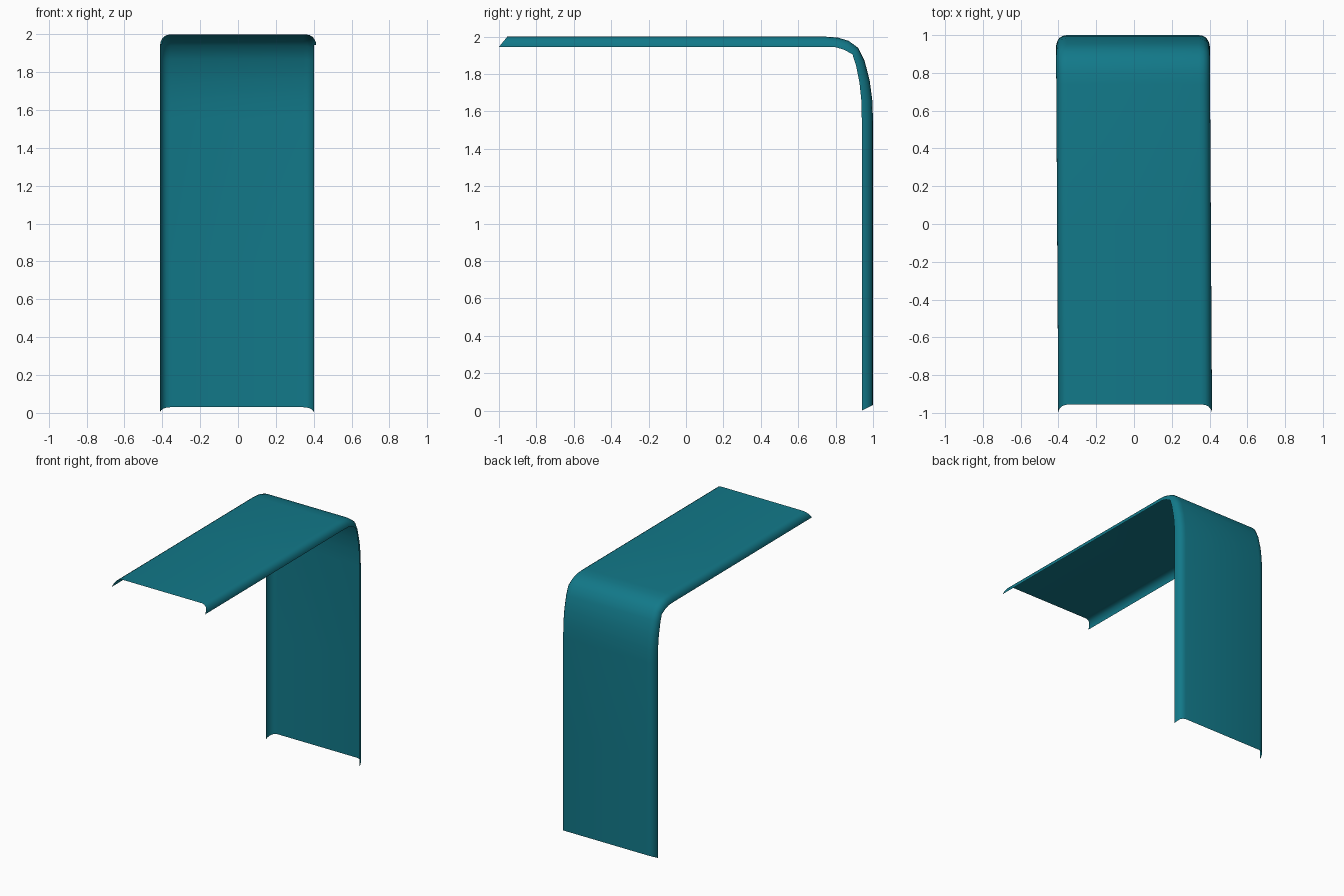
import bpy, bmesh

if "Cube" in bpy.data.objects:
    bpy.data.objects.remove(bpy.data.objects["Cube"])

# Side-view rails (y, z): outer face of the sheet and the free edge of its lips
outer = [(-0.955, 2.0), (0.0, 2.0), (0.74, 2.0), (0.81, 1.995), (0.87, 1.977),
         (0.92, 1.94), (0.955, 1.87), (0.982, 1.765), (0.996, 1.66),
         (1.0, 1.55), (1.0, 0.8), (1.0, 0.03)]
lip = [(-1.0, 1.945), (0.0, 1.945), (0.74, 1.945), (0.80, 1.943), (0.845, 1.93),
       (0.89, 1.905), (0.908, 1.85), (0.928, 1.75), (0.938, 1.655),
       (0.94, 1.55), (0.94, 0.8), (0.94, 0.0)]

# Half cross-section (x, depth from outer face to lip edge), mirrored to the full width
half = [(0.35, 0.0), (0.372, 0.07), (0.389, 0.25), (0.399, 0.5), (0.405, 0.76), (0.407, 1.0)]
section = [(-x, t) for x, t in reversed(half)] + [(0.0, 0.0)] + half

# Sweep the cross-section between the rails, with a slight sideways skew
bm = bmesh.new()
rows = []
for (y0, z0), (y1, z1) in zip(outer, lip):
    row = []
    for x, t in section:
        y = y0 + (y1 - y0) * t
        z = z0 + (z1 - z0) * t
        row.append(bm.verts.new((x - 0.006 * y, y, z)))
    rows.append(row)
for a, b in zip(rows, rows[1:]):
    for i in range(len(section) - 1):
        bm.faces.new((a[i], a[i + 1], b[i + 1], b[i]))
bmesh.ops.recalc_face_normals(bm, faces=bm.faces)
bm.faces.ensure_lookup_table()
# Normals point to the outer side
if bm.faces[len(half)].normal.z < 0:
    bmesh.ops.reverse_faces(bm, faces=bm.faces)

mesh = bpy.data.meshes.new("bent_panel")
bm.to_mesh(mesh)
bm.free()
panel = bpy.data.objects.new("bent_panel", mesh)
bpy.context.collection.objects.link(panel)

# Teal finish and smooth shading
mat = bpy.data.materials.new("teal")
mat.diffuse_color = (0.006, 0.19, 0.25, 1)
mat.use_nodes = True
mat.node_tree.nodes["Principled BSDF"].inputs["Base Color"].default_value = mat.diffuse_color
mesh.materials.append(mat)
for p in mesh.polygons:
    p.use_smooth = True
